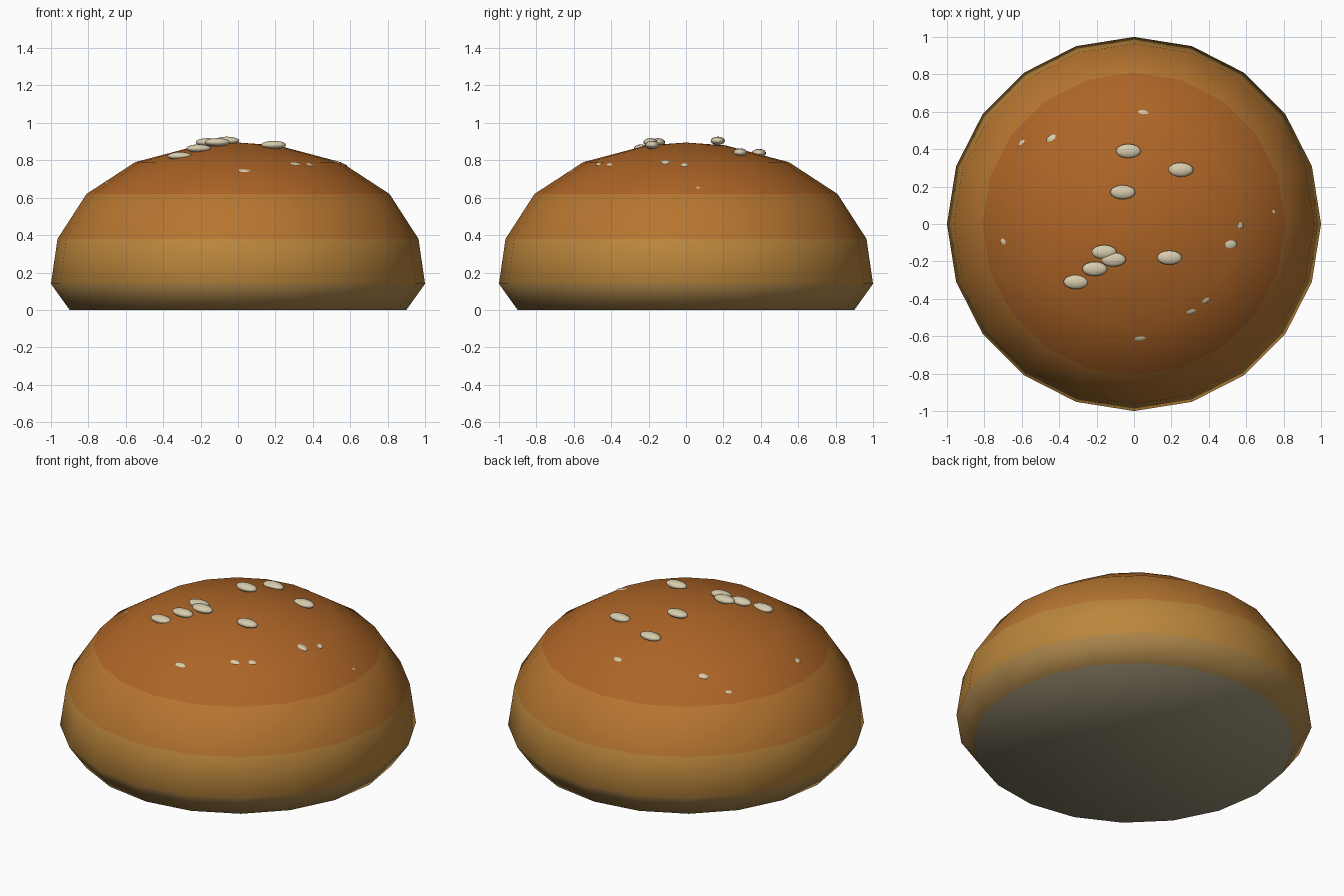
import bpy, bmesh, math
from mathutils import Vector
from mathutils.bvhtree import BVHTree

if "Cube" in bpy.data.objects:
    bpy.data.objects.remove(bpy.data.objects["Cube"])


def material(name, rgb):
    m = bpy.data.materials.new(name)
    m.diffuse_color = (*rgb, 1)
    m.use_nodes = True
    m.node_tree.nodes["Principled BSDF"].inputs["Base Color"].default_value = m.diffuse_color
    return m


def finish(name, bm, mats):
    me = bpy.data.meshes.new(name)
    bm.normal_update()
    bm.to_mesh(me)
    for m in mats:
        me.materials.append(m)
    ob = bpy.data.objects.new(name, me)
    bpy.context.collection.objects.link(ob)
    return ob


# Crust colours from cut base to browned crown
cream = material("cream", (0.33, 0.28, 0.18))
tan = material("tan", (0.42, 0.24, 0.07))
golden = material("golden", (0.50, 0.24, 0.045))
amber = material("amber", (0.47, 0.18, 0.03))
brown = material("brown", (0.42, 0.13, 0.02))
seed_mat = material("seed_cream", (0.68, 0.60, 0.42))

# Bun: 20-sided lathe of a low dome profile (radius, height)
SIDES = 20
profile = [(0.90, 0), (1.0, 0.14), (0.965, 0.38), (0.81, 0.62),
           (0.55, 0.79), (0.21, 0.88)]
bands = [1, 2, 3, 4, 4]
bm = bmesh.new()
rings = []
for r, z in profile:
    rings.append([bm.verts.new((r * math.cos(a), r * math.sin(a), z))
                  for a in (math.tau * i / SIDES for i in range(SIDES))])
for low, high, mat in zip(rings, rings[1:], bands):
    for i in range(SIDES):
        j = (i + 1) % SIDES
        bm.faces.new((low[i], low[j], high[j], high[i])).material_index = mat
bm.faces.new(rings[0][::-1]).material_index = 0
crown = bm.verts.new((0, 0, 0.895))
for i in range(SIDES):
    bm.faces.new((rings[-1][i], rings[-1][(i + 1) % SIDES], crown)).material_index = 4
for f in bm.faces:
    f.smooth = True
bm.normal_update()
tree = BVHTree.FromBMesh(bm)
finish("bun_top", bm, [cream, tan, golden, amber, brown])
bm.free()

# Sesame seeds: level ellipsoids, loose near the crown, sunk further out
AXES = Vector((0.067, 0.038, 0.022))
crown_seeds = [(-0.03, 0.39), (0.25, 0.29), (-0.06, 0.17), (-0.16, -0.15),
               (-0.11, -0.19), (-0.21, -0.24), (-0.31, -0.31), (0.19, -0.18)]
# (x, y, share of the seed standing proud)
sunk_seeds = [(0.54, -0.11, 0.14), (0.575, -0.01, 0.12), (0.75, 0.065, 0.05),
              (0.39, -0.41, 0.12), (0.31, -0.47, 0.12), (0.035, -0.615, 0.13),
              (-0.705, -0.095, 0.12), (-0.45, 0.46, 0.18), (-0.6, 0.44, 0.06),
              (0.05, 0.60, 0.11)]


def surface(x, y):
    hit = tree.ray_cast(Vector((x, y, 2)), Vector((0, 0, -1)))
    return hit[0], hit[1]


centres = []
for x, y in crown_seeds:
    p, n = surface(x, y)
    centres.append(p + Vector((0, 0, 0.035 - 0.07 * math.hypot(x, y))))
for x, y, proud in sunk_seeds:
    p, n = surface(x, y)
    h = Vector([a * b for a, b in zip(AXES, n)]).length
    tip = Vector([a * a * b / h for a, b in zip(AXES, n)])
    centres.append(p + n * (h * proud) - tip)

for k, c in enumerate(centres, 1):
    bm = bmesh.new()
    bmesh.ops.create_uvsphere(bm, u_segments=16, v_segments=10, radius=1)
    bmesh.ops.scale(bm, vec=AXES, verts=bm.verts)
    for f in bm.faces:
        f.smooth = True
    finish(f"sesame_seed_{k}", bm, [seed_mat]).location = c
    bm.free()
